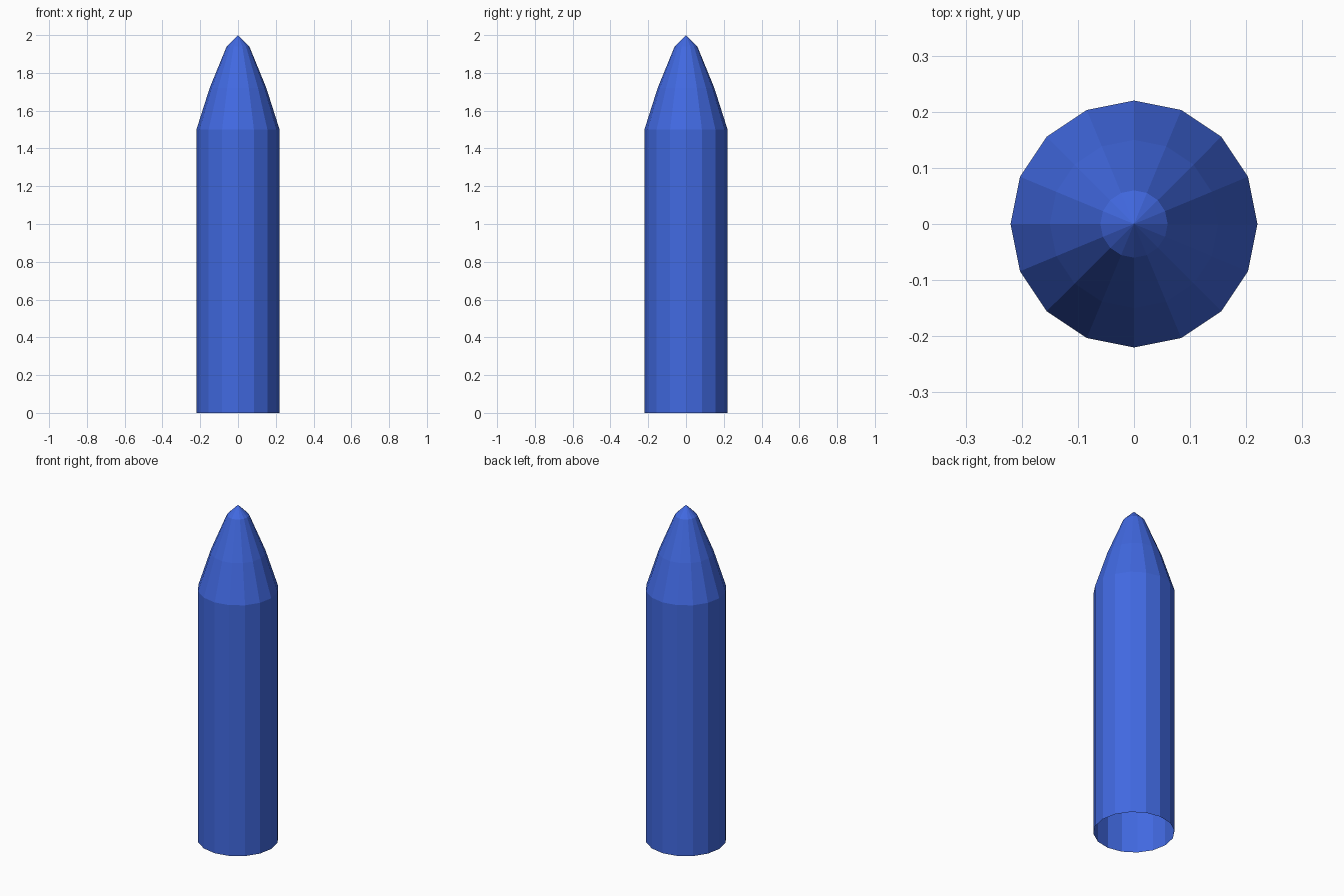
import bpy
import bmesh
from math import cos, sin, tau

if "Cube" in bpy.data.objects:
    bpy.data.objects.remove(bpy.data.objects["Cube"])

SIDES = 16

blue = bpy.data.materials.new("blue")
blue.diffuse_color = (0.053, 0.141, 0.753, 1.0)
blue.use_nodes = True
blue.node_tree.nodes["Principled BSDF"].inputs["Base Color"].default_value = blue.diffuse_color


def lathe(name, profile):
    """Revolve (radius, height) points around z into a flat-faced open shell."""
    bm = bmesh.new()
    rings = []
    for r, z in profile:
        if r == 0:
            rings.append([bm.verts.new((0, 0, z))] * SIDES)
        else:
            rings.append([bm.verts.new((r * cos(tau * i / SIDES), r * sin(tau * i / SIDES), z))
                          for i in range(SIDES)])
    for low, high in zip(rings, rings[1:]):
        for i in range(SIDES):
            j = (i + 1) % SIDES
            corners = [low[i], low[j], high[j], high[i]]
            bm.faces.new(list(dict.fromkeys(corners)))
    mesh = bpy.data.meshes.new(name)
    bm.to_mesh(mesh)
    bm.free()
    mesh.materials.append(blue)
    obj = bpy.data.objects.new(name, mesh)
    bpy.context.collection.objects.link(obj)
    return obj


# Straight tube, open at the bottom
lathe("body_tube", [(0.22, 0), (0.22, 1.5)])

# Tapered nose closing to a point
lathe("nose_cone", [(0.22, 1.5), (0.15, 1.72), (0.06, 1.94), (0, 2.0)])
